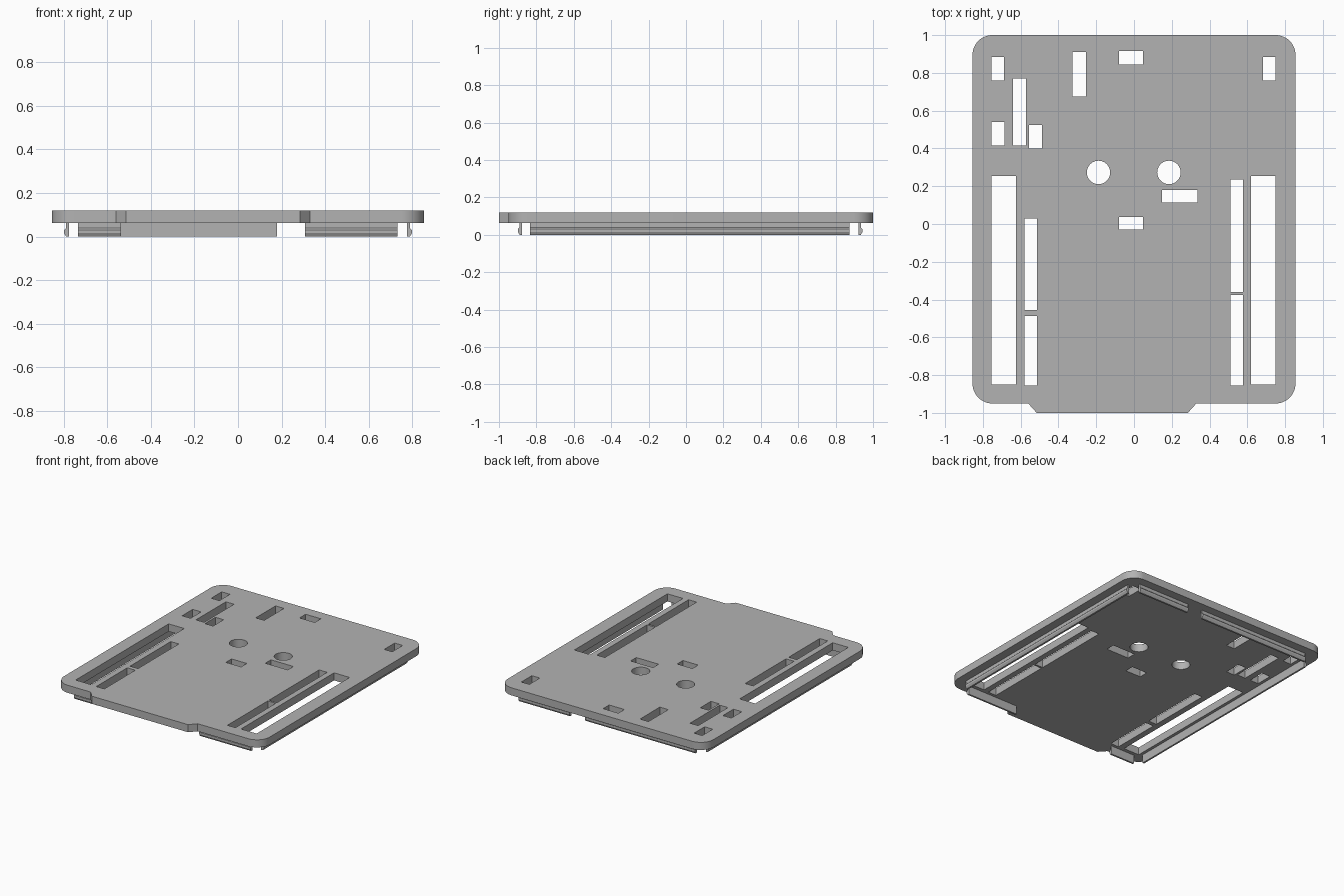
import bpy
import bmesh
from math import cos, sin, pi, radians
from mathutils import Vector

cube = bpy.data.objects.get("Cube")
if cube:
    bpy.data.objects.remove(cube, do_unlink=True)

grey = bpy.data.materials.new("matte grey")
grey.use_nodes = True
colour = (0.45, 0.45, 0.45, 1)
grey.diffuse_color = colour
grey.node_tree.nodes["Principled BSDF"].inputs["Base Color"].default_value = colour

BOTTOM, TOP = 0.063, 0.12


def arc(centre_x, centre_y, radius, start, end, steps):
    """Points on an arc, angles in degrees."""
    angles = [radians(start + (end - start) * i / steps) for i in range(steps + 1)]
    return [(centre_x + radius * cos(a), centre_y + radius * sin(a)) for a in angles]


def rectangle(left, right, front, back):
    return [(left, front), (right, front), (right, back), (left, back)]


def add_loop(curve, points):
    """Add one closed straight-sided outline to a filled curve."""
    spline = curve.splines.new("POLY")
    spline.points.add(len(points) - 1)
    for target, (x, y) in zip(spline.points, points):
        target.co = (x, y, 0, 1)
    spline.use_cyclic_u = True


# Plate outline: rounded corners and a tapered tab on the front edge
half, front, back, radius = 0.855, -0.95, 1.0, 0.105
cx = half - radius
outline = [(-0.56, front), (-0.515, -1), (0.285, -1), (0.33, front)]
outline += arc(cx, front + radius, radius, -90, 0, 12)
outline += arc(cx, back - radius, radius, 0, 90, 12)
outline += arc(-cx, back - radius, radius, 90, 180, 12)
outline += arc(-cx, front + radius, radius, 180, 270, 12)

# Openings: left, right, front, back
openings = [
    # long outer slots
    (-0.755, -0.625, -0.85, 0.255),
    (0.62, 0.75, -0.85, 0.255),
    # narrow inner slots
    (-0.58, -0.513, -0.455, 0.03),
    (-0.58, -0.513, -0.855, -0.487),
    (0.51, 0.577, -0.36, 0.235),
    (0.51, 0.577, -0.855, -0.375),
    # small windows near the back
    (-0.755, -0.687, 0.76, 0.885),
    (0.683, 0.75, 0.76, 0.885),
    (-0.755, -0.685, 0.415, 0.54),
    (-0.64, -0.572, 0.415, 0.77),
    (-0.555, -0.487, 0.4, 0.525),
    (-0.325, -0.255, 0.675, 0.91),
    # central windows
    (-0.08, 0.047, 0.845, 0.917),
    (-0.08, 0.047, -0.03, 0.038),
    (0.148, 0.335, 0.113, 0.18),
]

curve = bpy.data.curves.new("plate outline", "CURVE")
curve.dimensions = "2D"
curve.fill_mode = "BOTH"
curve.extrude = (TOP - BOTTOM) / 2
add_loop(curve, outline)
for opening in openings:
    add_loop(curve, rectangle(*opening))
for x in (-0.188, 0.185):
    add_loop(curve, arc(x, 0.273, 0.062, 0, 350, 35))

# Turn the filled outline into a clean solid mesh
source = bpy.data.objects.new("plate outline", curve)
bpy.context.collection.objects.link(source)
bpy.context.view_layer.update()
evaluated = source.evaluated_get(bpy.context.evaluated_depsgraph_get())
mesh = bpy.data.meshes.new_from_object(evaluated)
mesh.name = "base plate"
bpy.data.objects.remove(source, do_unlink=True)

bm = bmesh.new()
bm.from_mesh(mesh)
bmesh.ops.remove_doubles(bm, verts=bm.verts, dist=0.0001)
bmesh.ops.translate(bm, verts=bm.verts, vec=(0, 0, (TOP + BOTTOM) / 2))
bmesh.ops.recalc_face_normals(bm, faces=bm.faces)
bm.to_mesh(mesh)
bm.free()
mesh.materials.clear()
mesh.materials.append(grey)
plate = bpy.data.objects.new("base_plate", mesh)
bpy.context.collection.objects.link(plate)
bpy.context.view_layer.objects.active = plate
plate.select_set(True)
bpy.ops.object.shade_smooth_by_angle(angle=radians(30))

# Snap rail cross-section: distance outward, height
RAIL = [(0, BOTTOM + 0.002), (0, 0), (0.013, 0), (0.022, 0.016),
        (0.022, 0.03), (0.014, 0.038), (0.014, BOTTOM + 0.002)]


def add_rail(name, start, end, outward):
    """Sweep the rail section straight from start to end."""
    bm = bmesh.new()
    out = Vector(outward).to_3d()
    rings = []
    for point in (start, end):
        base = Vector(point).to_3d()
        rings.append([bm.verts.new(base + out * d + Vector((0, 0, z))) for d, z in RAIL])
    for ring in rings:
        bm.faces.new(ring)
    count = len(RAIL)
    for i in range(count):
        j = (i + 1) % count
        bm.faces.new((rings[0][i], rings[0][j], rings[1][j], rings[1][i]))
    bmesh.ops.recalc_face_normals(bm, faces=bm.faces)
    rail_mesh = bpy.data.meshes.new(name)
    bm.to_mesh(rail_mesh)
    bm.free()
    rail_mesh.materials.append(grey)
    bpy.context.collection.objects.link(bpy.data.objects.new(name, rail_mesh))


# Side rails
for side, name in ((1, "left_rail"), (-1, "right_rail")):
    x = side * 0.777
    add_rail(name, (x, -0.835), (x, 0.875), (side, 0))

# Front and back rails, each split in two
for name, y, direction, left, right in (
        ("front_rail_right", -0.877, -1, -0.735, -0.537),
        ("front_rail_left", -0.877, -1, 0.307, 0.733),
        ("back_rail_right", 0.922, 1, -0.735, 0.18),
        ("back_rail_left", 0.922, 1, 0.307, 0.733)):
    add_rail(name, (left, y), (right, y), (0, direction))
